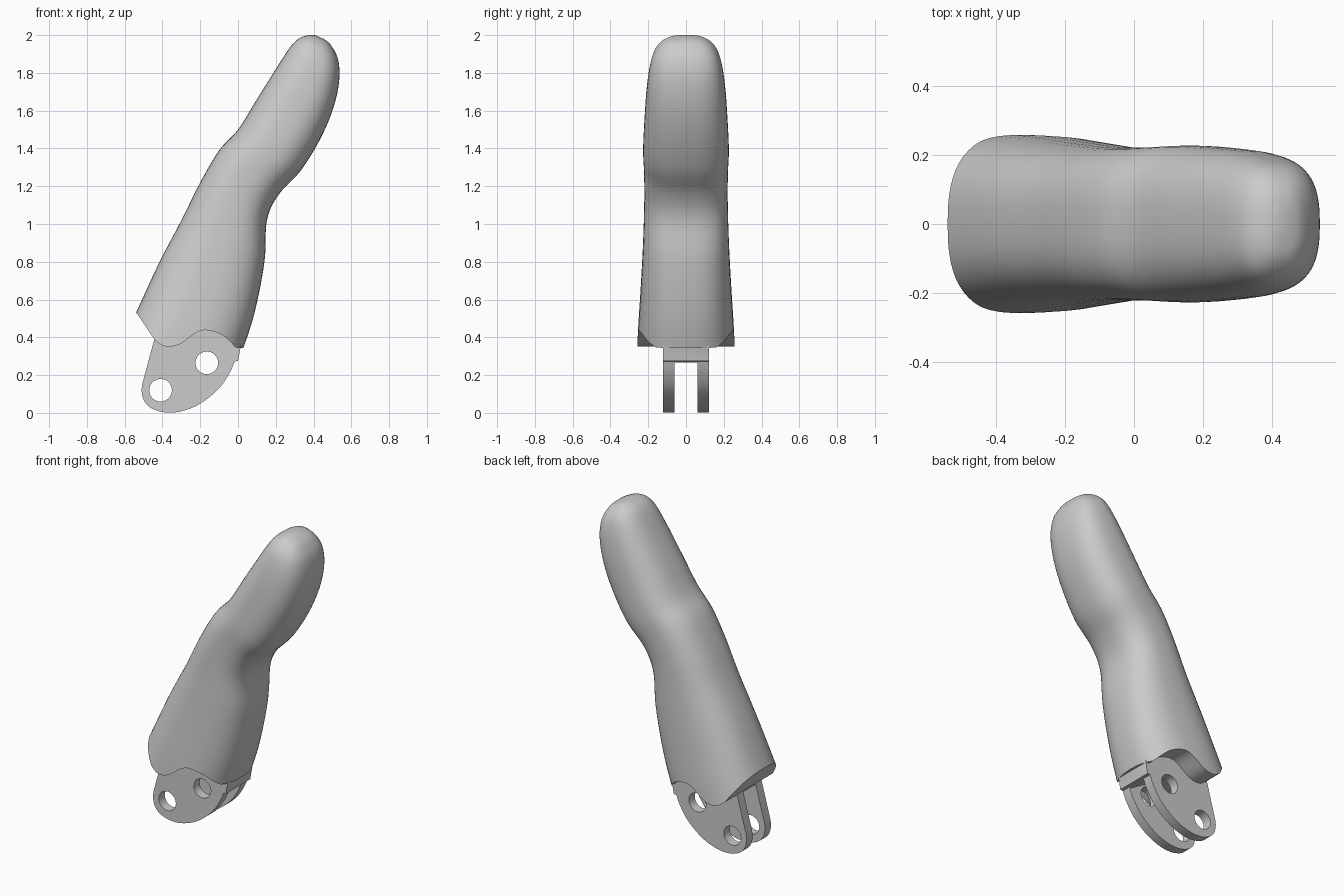
import bpy, bmesh, math
from mathutils import Vector

if "Cube" in bpy.data.objects:
    bpy.data.objects.remove(bpy.data.objects["Cube"])


def spline(pts, n):
    """Catmull-Rom through points of any dimension."""
    out = []
    for i in range(len(pts) - 1):
        a, b, c, d = (pts[max(0, min(len(pts) - 1, i + k))] for k in (-1, 0, 1, 2))
        for s in range(n):
            t = s / n
            out.append(tuple(0.5 * (2 * q + (r - p) * t + (2 * p - 5 * q + 4 * r - u) * t * t
                                    + (3 * q - p - 3 * r + u) * t ** 3)
                             for p, q, r, u in zip(a, b, c, d)))
    return out + [tuple(pts[-1])]


def finish(name, bm):
    bmesh.ops.recalc_face_normals(bm, faces=bm.faces)
    me = bpy.data.meshes.new(name)
    bm.to_mesh(me)
    bm.free()
    ob = bpy.data.objects.new(name, me)
    bpy.context.collection.objects.link(ob)
    return ob


def prism(name, profile, half):
    """Extrude an xz profile symmetrically along y."""
    bm = bmesh.new()
    f = bm.faces.new([bm.verts.new((x, -half, z)) for x, z in profile])
    ext = bmesh.ops.extrude_face_region(bm, geom=[f])
    bmesh.ops.translate(bm, vec=(0, 2 * half, 0),
                        verts=[v for v in ext["geom"] if isinstance(v, bmesh.types.BMVert)])
    return finish(name, bm)


def boolean(target, tool, op):
    m = target.modifiers.new(op, 'BOOLEAN')
    m.object, m.operation, m.solver = tool, op, 'EXACT'
    bpy.context.view_layer.objects.active = target
    bpy.ops.object.modifier_apply(modifier=m.name)
    bpy.data.objects.remove(tool)


# Finger body: back point (x, z), pad point (x, z), half width
sections = [
    (-.66, .27, -.09, -.02, .265), (-.54, .53, .00, .26, .256), (-.42, .79, .085, .52, .24),
    (-.30, 1.02, .14, .80, .227), (-.20, 1.22, .153, 1.02, .221), (-.10, 1.39, .215, 1.155, .222),
    (.00, 1.50, .33, 1.28, .227), (.10, 1.66, .43, 1.44, .22), (.20, 1.82, .50, 1.60, .208),
    (.275, 1.935, .535, 1.75, .187), (.32, 1.98, .53, 1.87, .155), (.37, 2.0, .49, 1.95, .10),
    (.41, 1.999, .45, 1.982, .035)]
N, POWER = 56, 2 / 2.6
bm = bmesh.new()
rings = []
for bx, bz, px, pz, w in spline(sections, 5):
    mid = Vector(((bx + px) / 2, 0, (bz + pz) / 2))
    arm = Vector(((px - bx) / 2, 0, (pz - bz) / 2))
    ring = []
    for k in range(N):
        a = 2 * math.pi * k / N
        c, s = math.cos(a), math.sin(a)
        u = math.copysign(abs(c) ** POWER, c)
        v = math.copysign(abs(s) ** POWER, s)
        ring.append(bm.verts.new(mid + arm * u + Vector((0, w * v, 0))))
    rings.append(ring)
for r, q in zip(rings, rings[1:]):
    for k in range(N):
        bm.faces.new((r[k], r[(k + 1) % N], q[(k + 1) % N], q[k]))
bm.faces.new(rings[0])
bm.faces.new(rings[-1])
finger = finish("finger_body", bm)

# Wavy lower edge of the body
wave = spline([(-.44, .385), (-.385, .352), (-.31, .363), (-.22, .425), (-.16, .437),
               (-.08, .41), (-.01, .345)], 6)
boolean(finger, prism("body_trim", [(-.74, .83)] + wave + [(1, .335), (1, 2.3), (-.74, 2.3)], .6),
        'INTERSECT')

# Hinge lug below the body
rim = spline([(-.505, .16), (-.51, .115), (-.495, .06), (-.45, .02), (-.37, .001), (-.28, .014),
              (-.19, .055), (-.10, .13), (-.045, .21), (-.018, .272)], 5)
lug = prism("hinge_lug", [(-.443, .39)] + rim + [(0, .275), (.015, .355), (-.03, .52), (-.38, .52)], .122)
boolean(finger, lug, 'UNION')

# Slot splitting the lug into two plates
roof = spline([(.2, .25), (.0, .262), (-.08, .30), (-.16, .34), (-.30, .345), (-.47, .39)], 4)
boolean(finger, prism("slot_cutter", [(-.7, .39), (-.7, -.2), (.2, -.2)] + roof, .062), 'DIFFERENCE')

# Pin holes
for cx, cz in ((-.41, .12), (-.165, .265)):
    circle = [(cx + .06 * math.cos(math.tau * k / 32), cz + .06 * math.sin(math.tau * k / 32))
              for k in range(32)]
    boolean(finger, prism("pin_cutter", circle, .5), 'DIFFERENCE')

bpy.ops.object.select_all(action='DESELECT')
finger.select_set(True)
bpy.context.view_layer.objects.active = finger
bpy.ops.object.shade_smooth_by_angle(angle=math.radians(32))
